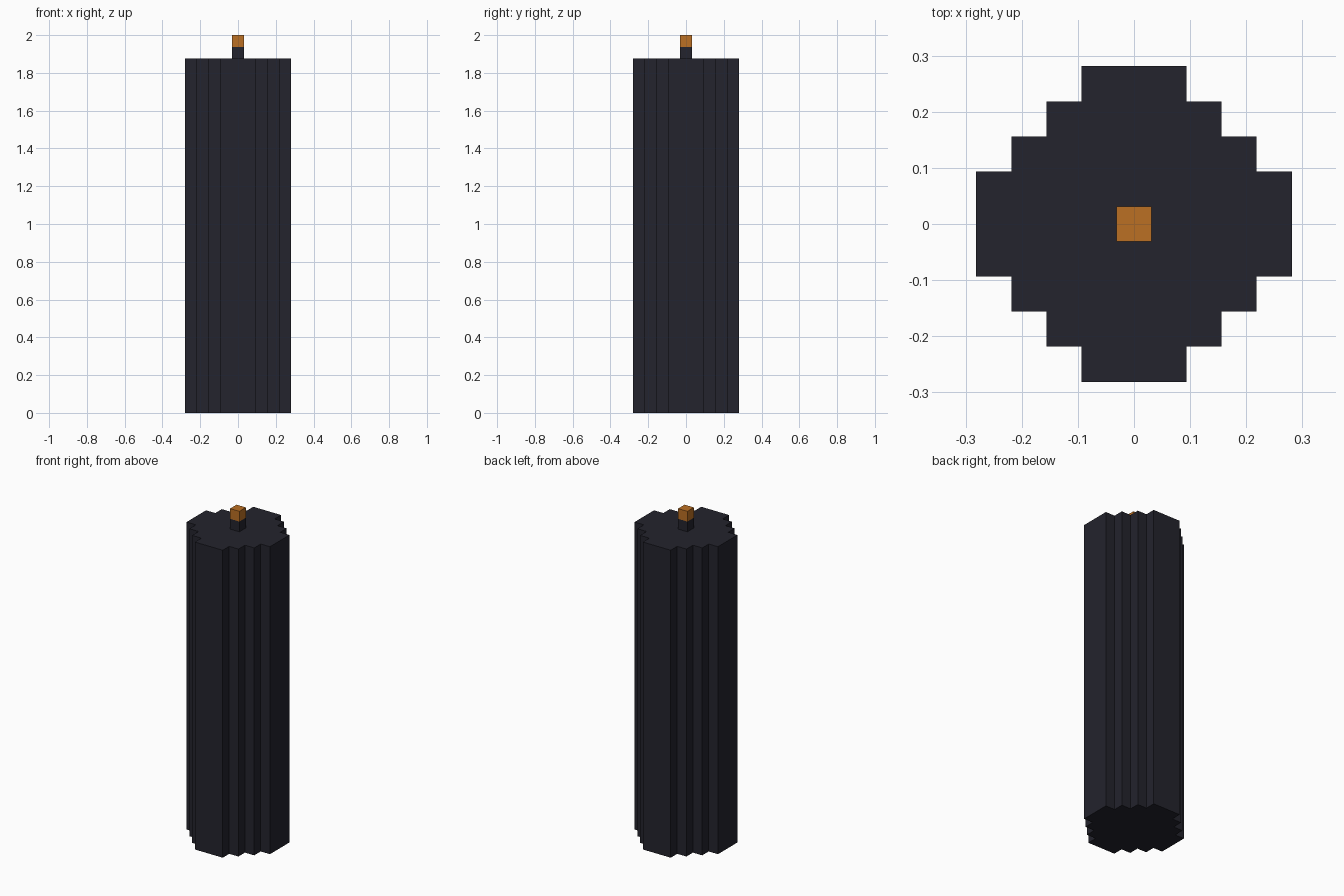
import bpy
import bmesh

cube = bpy.data.objects.get("Cube")
if cube:
    bpy.data.objects.remove(cube, do_unlink=True)

U = 1 / 16  # one block


def material(name, rgb):
    m = bpy.data.materials.new(name)
    m.use_nodes = True
    m.diffuse_color = (*rgb, 1)
    m.node_tree.nodes["Principled BSDF"].inputs["Base Color"].default_value = (*rgb, 1)
    return m


def prism(name, outline, bottom, top, mat):
    """Extrude a closed outline (in blocks) straight up."""
    bm = bmesh.new()
    base = bm.faces.new([bm.verts.new((x * U, y * U, bottom * U)) for x, y in outline])
    up = bmesh.ops.extrude_face_region(bm, geom=[base], use_keep_orig=True)
    verts = [g for g in up["geom"] if isinstance(g, bmesh.types.BMVert)]
    bmesh.ops.translate(bm, verts=verts, vec=(0, 0, (top - bottom) * U))
    bmesh.ops.recalc_face_normals(bm, faces=bm.faces)
    mesh = bpy.data.meshes.new(name)
    bm.to_mesh(mesh)
    bm.free()
    mesh.materials.append(mat)
    obj = bpy.data.objects.new(name, mesh)
    bpy.context.collection.objects.link(obj)
    return obj


wax = material("dark wax", (0.017, 0.017, 0.026))
ember = material("orange ember", (0.5, 0.16, 0.017))

# Stepped round outline: one quarter staircase, turned four times
quarter = [(4.5, 1.5), (3.5, 1.5), (3.5, 2.5), (2.5, 2.5),
           (2.5, 3.5), (1.5, 3.5), (1.5, 4.5)]
outline = []
for turn in range(4):
    outline += quarter
    quarter = [(-y, x) for x, y in quarter]

square = [(-0.5, -0.5), (0.5, -0.5), (0.5, 0.5), (-0.5, 0.5)]

# Candle body, wick and glowing tip
prism("candle_body", outline, 0, 30, wax)
prism("wick", square, 30, 31, wax)
prism("wick_tip", square, 31, 32, ember)
